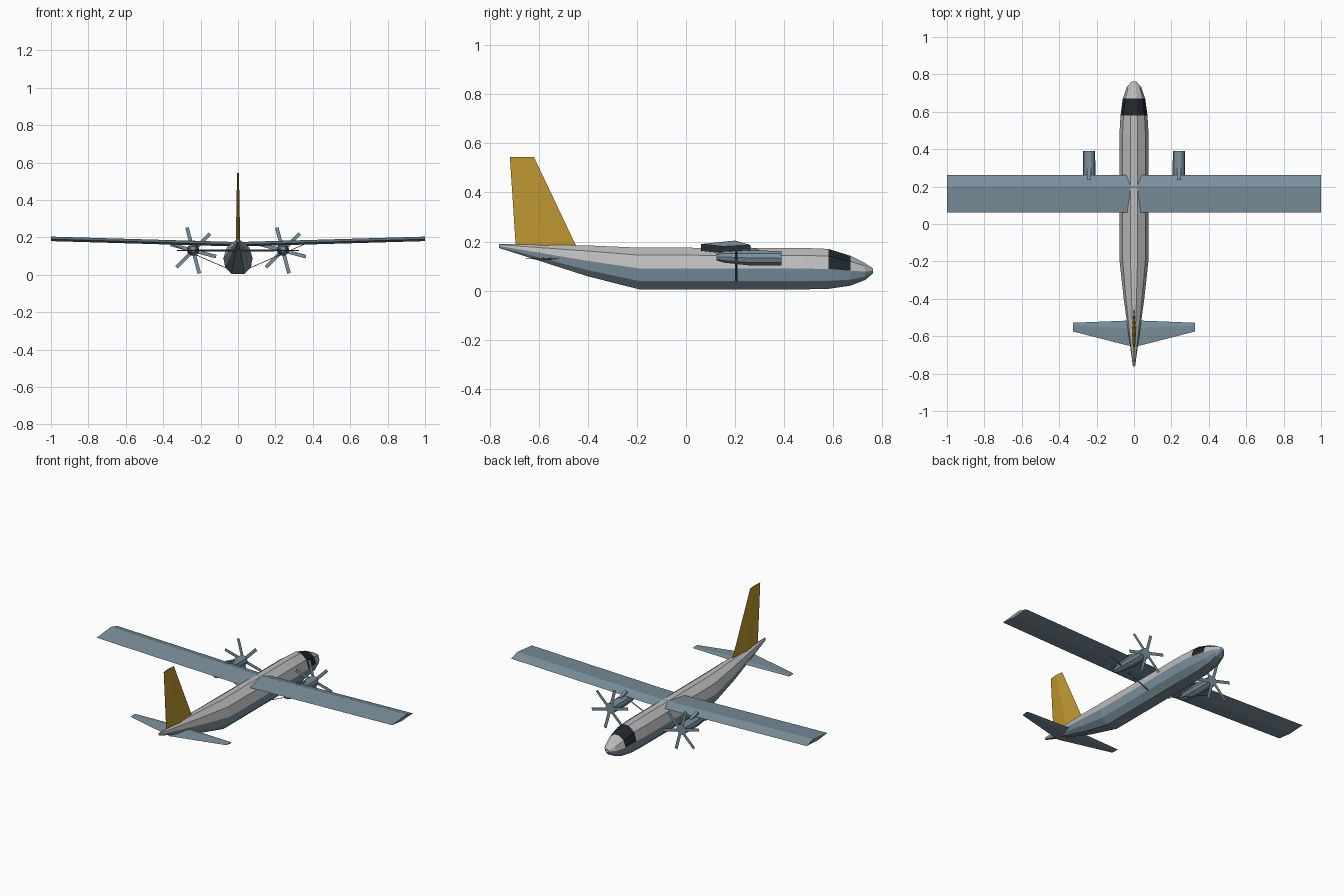
import bpy, math
from mathutils import Vector

if "Cube" in bpy.data.objects:
    bpy.data.objects.remove(bpy.data.objects["Cube"])


def material(name, r, g, b):
    m = bpy.data.materials.new(name)
    m.diffuse_color = (r, g, b, 1)
    m.use_nodes = True
    m.node_tree.nodes["Principled BSDF"].inputs["Base Color"].default_value = m.diffuse_color
    return m


LIGHT = material("light_grey", 0.50, 0.50, 0.50)
BLUE = material("blue_grey", 0.20, 0.28, 0.34)
DARK = material("dark_glass", 0.015, 0.02, 0.025)
GOLD = material("gold", 0.52, 0.31, 0.03)


def make(name, verts, faces, mats, slots=None):
    me = bpy.data.meshes.new(name)
    me.from_pydata(verts, [], faces)
    for m in mats:
        me.materials.append(m)
    if slots:
        me.polygons.foreach_set("material_index", slots)
    ob = bpy.data.objects.new(name, me)
    bpy.context.collection.objects.link(ob)
    return ob


def loft(name, rings, mats, slot=lambda i, k: 0):
    """Skin a list of equal-sized closed rings and cap both ends."""
    n = len(rings[0])
    verts = [p for r in rings for p in r]
    faces, slots = [], []
    for i in range(len(rings) - 1):
        for k in range(n):
            a, b = i * n + k, i * n + (k + 1) % n
            faces.append((a, b, b + n, a + n))
            slots.append(slot(i, k))
    faces += [tuple(reversed(range(n))), tuple(range(len(verts) - n, len(verts)))]
    ob = make(name, verts, faces, mats, slots + [0, 0])
    import bmesh
    bm = bmesh.new()
    bm.from_mesh(ob.data)
    bmesh.ops.recalc_face_normals(bm, faces=bm.faces)
    bm.to_mesh(ob.data)
    bm.free()
    return ob


# Fuselage: ten-sided section (width fraction, height fraction) at each station
half = [(0.45, 0.0), (0.88, 0.2), (1.0, 0.5), (0.78, 0.82), (0.24, 1.0)]
section = half + [(-x, z) for x, z in reversed(half)]
# y, bottom, top, half width
stations = [(0.762, 0.07, 0.09, 0.012), (0.73, 0.043, 0.112, 0.04),
            (0.67, 0.02, 0.142, 0.06), (0.58, 0.007, 0.17, 0.072),
            (0.48, 0.005, 0.174, 0.078), (-0.19, 0.005, 0.175, 0.078),
            (-0.40, 0.058, 0.184, 0.055), (-0.762, 0.174, 0.19, 0.006)]
rings = [[(fx * w, y, b + fz * (t - b)) for fx, fz in section] for y, b, t, w in stations]


def body_slot(i, k):
    if 2 <= k <= 6:
        return 2 if i == 2 else 0
    return 1


loft("fuselage", rings, [LIGHT, BLUE, DARK], body_slot)

# Wing: constant chord with slight dihedral
foil = [(0.262, 0.186), (0.20, 0.204), (0.062, 0.19), (0.15, 0.180)]
loft("wing", [[(x, y, z - 0.029 * (1 - abs(x))) for y, z in foil] for x in (-1, 0, 1)], [BLUE])

# Tailplane: tapered diamond section; x, leading edge, trailing edge, thickness
loft("tailplane", [[(x, le, 0.13), (x, le - 0.3 * (le - te), 0.13 + h),
                    (x, te, 0.13), (x, le - 0.3 * (le - te), 0.13 - h)]
                   for x, le, te, h in ((-0.325, -0.528, -0.575, 0.003),
                                        (0, -0.515, -0.658, 0.006),
                                        (0.325, -0.528, -0.575, 0.003))], [BLUE])

# Fin
loft("tail_fin", [[(0, le, z), (h, (le + te) / 2, z), (0, te, z), (-h, (le + te) / 2, z)]
                  for z, le, te, h in ((0.165, -0.44, -0.693, 0.012),
                                       (0.545, -0.62, -0.718, 0.005))], [GOLD])

for side, s in (("left", -1), ("right", 1)):
    cx = 0.24 * s
    # Nacelle: ten-sided, tapering behind
    nac = [(0.39, 0.132, 0.032), (0.265, 0.133, 0.034), (0.16, 0.137, 0.026), (0.125, 0.137, 0.016)]
    loft(side + "_nacelle",
         [[(cx + r * math.cos(math.tau * k / 10), y, z + 0.96 * r * math.sin(math.tau * k / 10))
           for k in range(10)] for y, z, r in nac], [BLUE])
    # Ridge on top of the nacelle
    loft(side + "_nacelle_ridge",
         [[(cx + dx, y, z) for dx, z in ((-0.01, 0.14), (0.01, 0.14), (0.01, t), (-0.01, t))]
          for y, t in ((0.30, 0.166), (0.262, 0.176), (0.235, 0.183))], [BLUE])
    # Propeller: six flat blades
    verts, faces = [], []
    for k in range(6):
        a = math.radians(-15 + 60 * k)
        u = Vector((math.cos(a), 0, math.sin(a)))
        v = Vector((-u.z, 0, u.x)) * 0.0095
        c = Vector((cx, 0.392, 0.13))
        n = len(verts)
        verts += [c - v, c + u * 0.127 - v, c + u * 0.127 + v, c + v]
        faces.append((n, n + 1, n + 2, n + 3))
    make(side + "_propeller", verts, faces, [BLUE])
    # Wing strut from the lower fuselage to the wing
    loft(side + "_wing_strut",
         [[(x * s, 0.205 + dy, z + dz) for dy, dz in
           ((-0.005, 0), (0, 0.002), (0.005, 0), (0, -0.002))]
          for x, z in ((0.06, 0.035), (0.375, 0.172))], [BLUE])
